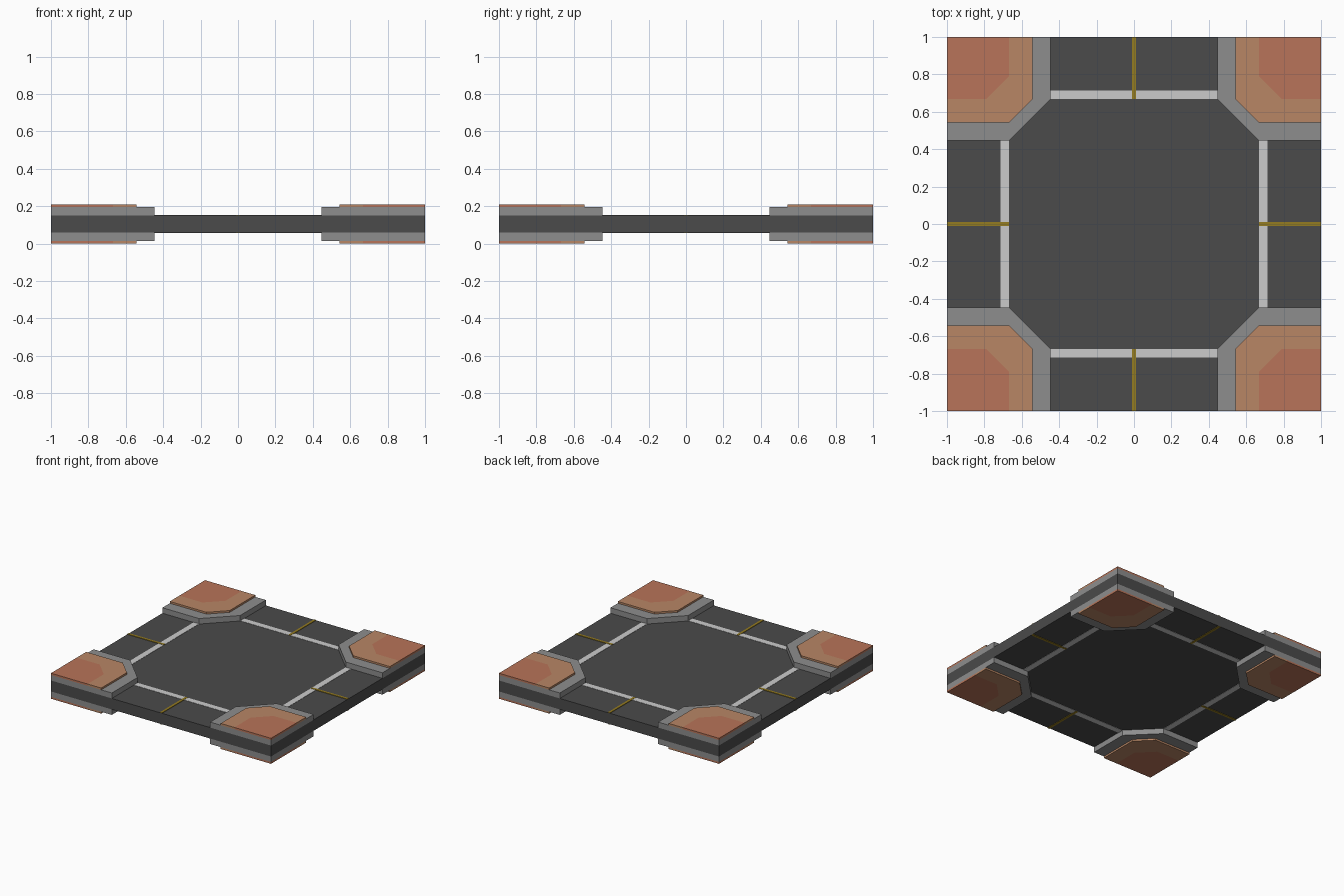
import bpy, bmesh
from mathutils import Matrix
from math import pi

if "Cube" in bpy.data.objects:
    bpy.data.objects.remove(bpy.data.objects["Cube"], do_unlink=True)

MID = 0.105      # height of the mirror plane
ROAD = 0.045     # half thickness of the road slab
CURB = 0.09
PAD = 0.105
PAINT = 0.002


def material(name, r, g, b):
    m = bpy.data.materials.new(name)
    m.use_nodes = True
    m.diffuse_color = (r, g, b, 1)
    m.node_tree.nodes["Principled BSDF"].inputs["Base Color"].default_value = (r, g, b, 1)
    return m


asphalt = material("asphalt", 0.07, 0.07, 0.07)
concrete = material("concrete", 0.27, 0.27, 0.27)
white = material("white_paint", 0.6, 0.6, 0.6)
yellow = material("yellow_paint", 0.3, 0.2, 0.015)
tan = material("tan_paving", 0.48, 0.24, 0.13)
brick = material("brick_paving", 0.48, 0.175, 0.1)


def prism(name, points, low, high, mat, turn=0, flip=False):
    """Extrude an outline between two heights above the mid plane."""
    bm = bmesh.new()
    face = bm.faces.new([bm.verts.new((x, y, low)) for x, y in points])
    top = bmesh.ops.extrude_face_region(bm, geom=[face])["geom"]
    bmesh.ops.translate(bm, vec=(0, 0, high - low),
                        verts=[v for v in top if isinstance(v, bmesh.types.BMVert)])
    if flip:
        bmesh.ops.scale(bm, vec=(1, 1, -1), verts=bm.verts)
    bmesh.ops.transform(bm, verts=bm.verts,
                        matrix=Matrix.Translation((0, 0, MID)) @ Matrix.Rotation(turn * pi / 2, 4, "Z"))
    bmesh.ops.recalc_face_normals(bm, faces=bm.faces)
    mesh = bpy.data.meshes.new(name)
    bm.to_mesh(mesh)
    bm.free()
    mesh.materials.append(mat)
    ob = bpy.data.objects.new(name, mesh)
    bpy.context.collection.objects.link(ob)
    return ob


def rect(x0, x1, y0, y1):
    return [(x0, y0), (x1, y0), (x1, y1), (x0, y1)]


def corner(edge, cut):
    """Open outline of a chamfered corner block, from one outer side to the other."""
    return [(1, edge), (cut, edge), (edge, cut), (edge, 1)]


# Road slab
prism("road_slab", rect(-1, 1, -1, 1), -ROAD, ROAD, asphalt)

curb_line = corner(0.447, 0.667)
pad_line = corner(0.543, 0.667)
core_line = corner(0.667, 0.79)

# Four corners and four road arms, on the upper and lower sides
for flip, side in ((False, "upper"), (True, "lower")):
    for turn in range(4):
        tag = f"{side}_{turn + 1}"
        # Raised pavement corner: curb, tan border and brick centre
        prism(f"curb_{tag}", curb_line + [(1, 1)], ROAD, CURB, concrete, turn, flip)
        prism(f"paving_border_{tag}", pad_line + core_line[::-1], CURB, PAD, tan, turn, flip)
        prism(f"paving_centre_{tag}", core_line + [(1, 1)], CURB, PAD, brick, turn, flip)
        # Road markings
        prism(f"stop_line_{tag}", rect(0.667, 0.715, -0.447, 0.447),
              ROAD, ROAD + PAINT, white, turn, flip)
        prism(f"centre_line_{tag}", rect(0.667, 1, -0.01, 0.01),
              ROAD, ROAD + 2 * PAINT, yellow, turn, flip)
